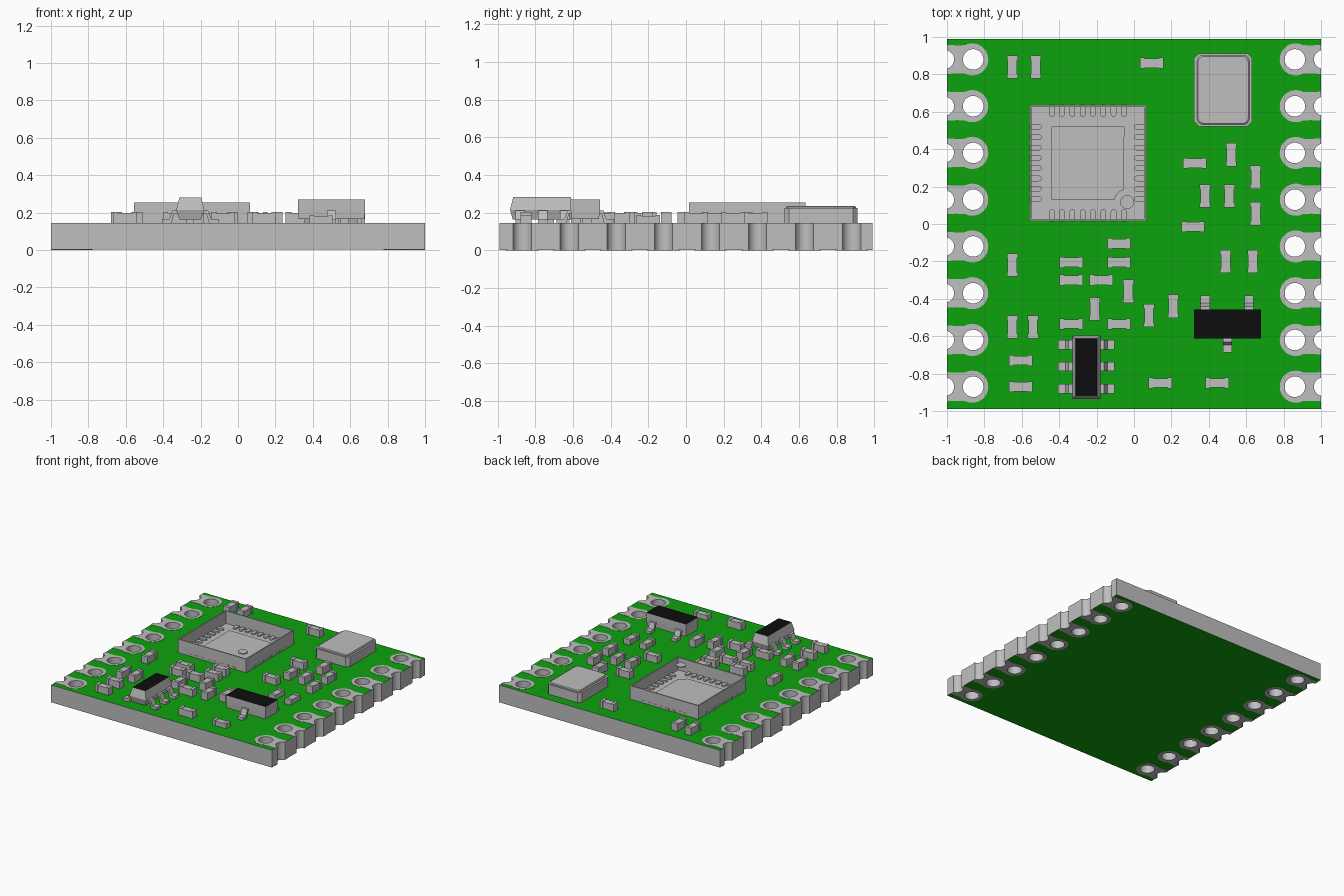
import bpy, bmesh
from math import cos, sin, radians, pi
from mathutils import Matrix

cube = bpy.data.objects.get("Cube")
if cube:
    bpy.data.objects.remove(cube, do_unlink=True)


def material(name, rgb):
    m = bpy.data.materials.new(name)
    m.use_nodes = True
    m.diffuse_color = (*rgb, 1)
    m.node_tree.nodes["Principled BSDF"].inputs["Base Color"].default_value = (*rgb, 1)
    return m


GREEN = material("board green", (0.004, 0.36, 0.004))
GREY = material("plain grey", (0.52, 0.52, 0.52))
BLACK = material("matt black", (0.004, 0.004, 0.004))
TOP = 0.144  # upper surface of the board


def loft(bm, rings):
    """Closed solid through matching rings of 3D points."""
    loops = [[bm.verts.new(p) for p in ring] for ring in rings]
    n = len(loops[0])
    bm.faces.new(loops[0])
    bm.faces.new(loops[-1])
    for a, b in zip(loops, loops[1:]):
        for i in range(n):
            j = (i + 1) % n
            bm.faces.new((a[i], a[j], b[j], b[i]))


def prism(bm, pts, z0, z1):
    loft(bm, [[(x, y, z) for x, y in pts] for z in (z0, z1)])


def rect(cx, cy, w, d):
    return [(cx + sx * w / 2, cy + sy * d / 2)
            for sx, sy in ((-1, -1), (1, -1), (1, 1), (-1, 1))]


def arc(cx, cy, r, a0, a1, n):
    return [(cx + r * cos(radians(a0 + (a1 - a0) * i / n)),
             cy + r * sin(radians(a0 + (a1 - a0) * i / n))) for i in range(n + 1)]


def circle(cx, cy, r, n=32):
    return arc(cx, cy, r, 0, 360, n)[:-1]


def rounded(cx, cy, w, d, r, n=4):
    pts = []
    for k, (x, y) in enumerate(((1, 1), (-1, 1), (-1, -1), (1, -1))):
        pts += arc(cx + x * (w / 2 - r), cy + y * (d / 2 - r), r, 90 * k, 90 * k + 90, n)
    return pts


def finish(name, bm, *mats):
    bmesh.ops.recalc_face_normals(bm, faces=bm.faces)
    me = bpy.data.meshes.new(name)
    bm.to_mesh(me)
    bm.free()
    ob = bpy.data.objects.new(name, me)
    for m in mats or (GREY,):
        me.materials.append(m)
    bpy.context.collection.objects.link(ob)
    return ob


def cut(ob, cutter):
    mod = ob.modifiers.new("cut", 'BOOLEAN')
    mod.operation = 'DIFFERENCE'
    mod.solver = 'EXACT'
    mod.object = cutter
    bpy.context.view_layer.objects.active = ob
    bpy.ops.object.modifier_apply(modifier=mod.name)


# Board, edge pads and the drilled holes shared by both
board_bm, pads_bm, cut_bm = bmesh.new(), bmesh.new(), bmesh.new()
prism(board_bm, rect(0, 0, 2, 1.98), 0.002, TOP)
for side in (-1, 1):
    for i in range(8):
        y = 0.88 - 0.25 * i
        outline = [(1, 0.078), (0.95, 0.075)] + arc(0.865, 0, 0.086, 62, 298, 18) \
            + [(0.95, -0.075), (1, -0.078)]
        pad = [(side * px, y + py) for px, py in outline]
        prism(pads_bm, pad, TOP - 0.003, TOP + 0.002)
        prism(pads_bm, pad, 0, 0.005)
        prism(cut_bm, circle(side * 0.86, y, 0.055), -0.1, 0.3)
        prism(cut_bm, circle(side * 1.012, y, 0.05), -0.1, 0.3)
board = finish("circuit_board", board_bm, GREEN, GREY)
pads = finish("edge_pads", pads_bm)
cutter = finish("hole_cutter", cut_bm)
cutter.hide_render = True
cut(board, cutter)
cut(pads, cutter)
bpy.data.objects.remove(cutter, do_unlink=True)
for f in board.data.polygons:
    f.material_index = 0 if abs(f.normal.z) > 0.5 else 1

# Small two-terminal parts: end caps with a slimmer middle
UPRIGHT = [(-.65, .84), (-.525, .84), (.52, .37), (.65, .25), (.38, .15), (.51, .15),
           (.65, .055), (-.65, -.22), (-.03, -.36), (-.21, -.455), (.21, -.44),
           (.08, -.49), (-.65, -.55), (-.54, -.55)]
FLAT = [(.095, .86), (.325, .325), (.315, -.015), (-.08, -.105), (-.08, -.205),
        (-.335, -.205), (-.335, -.3), (-.175, -.3), (-.335, -.535), (-.08, -.535),
        (-.605, -.73), (-.605, -.87), (.14, -.85)]


def chip_part(bm, x, y, upright, height):
    def block(along, length, width, h):
        if upright:
            prism(bm, rect(x, y + along, width, length), TOP, TOP + h)
        else:
            prism(bm, rect(x + along, y, length, width), TOP, TOP + h)
    block(0, 0.08, 0.05, height - 0.005)
    for s in (-1, 1):
        block(s * 0.05, 0.024, 0.058, height)


bm = bmesh.new()
for places, upright in ((UPRIGHT, True), (FLAT, False)):
    for x, y in places:
        chip_part(bm, x, y, upright, 0.06)
finish("capacitors", bm)

bm = bmesh.new()
for x, y, upright in ((.49, -.2, True), (.635, -.2, True), (.445, -.85, False)):
    chip_part(bm, x, y, upright, 0.042)
finish("resistors", bm)

# Large square chip: open tray with contacts and a thermal pad inside
CX, CY, SIZE = -0.247, 0.326, 0.62
bm = bmesh.new()
prism(bm, rect(CX, CY, SIZE, SIZE), TOP, 0.152)
for k in range(4):
    turn = Matrix.Translation((CX, CY, 0)) @ Matrix.Rotation(k * pi / 2, 4, 'Z')
    wall = bmesh.new()
    prism(wall, rect(0, SIZE / 2 - 0.005, SIZE, 0.01), TOP, 0.255)
    wall.transform(turn)
    tmp = bpy.data.meshes.new("wall")
    wall.to_mesh(tmp)
    wall.free()
    bm.from_mesh(tmp)
    bpy.data.meshes.remove(tmp)
finish("chip_tray", bm)

bm = bmesh.new()
for i in range(8):
    t = (i - 3.5) * 0.055
    pin = [(t + 0.015, 0.312), (t - 0.015, 0.312)] + arc(t, 0.262, 0.015, 180, 360, 8)
    for c, s in ((1, 0), (0, 1), (-1, 0), (0, -1)):
        prism(bm, [(CX + c * x - s * y, CY + s * x + c * y) for x, y in pin], 0.147, 0.164)
finish("chip_contacts", bm)

bm = bmesh.new()
h = 0.195
prism(bm, [(CX + h, CY + h), (CX - h, CY + h), (CX - h, CY - h)]
      + arc(CX + h + 0.01, CY - h - 0.01, 0.062, 170, 100, 8), 0.15, 0.164)
finish("chip_thermal_pad", bm)

bm = bmesh.new()
prism(bm, circle(-0.037, 0.117, 0.037), 0.246, 0.254)
finish("chip_corner_mark", bm)

# Crystal: base with a rounded lid
bm = bmesh.new()
prism(bm, rounded(0.477, 0.717, 0.31, 0.39, 0.025, 1), TOP, 0.224)
finish("crystal_base", bm)
bm = bmesh.new()
loft(bm, [[(x, y, z) for x, y in rounded(0.477, 0.717, w, w + 0.09, 0.03)]
          for w, z in ((0.28, 0.22), (0.28, 0.23), (0.268, 0.236))])
finish("crystal_lid", bm)


# Moulded packages with gull-wing legs
def package(name, cx, cy, sections):
    bm = bmesh.new()
    loft(bm, [[(x, y, z) for x, y in rect(cx, cy, w, d)] for w, d, z in sections])
    ob = finish(name, bm, GREY, BLACK)
    for f in ob.data.polygons:
        f.material_index = int(f.normal.z > 0.9)


LEG = [(0.06, 0.212), (0.095, 0.212), (0.112, 0.167), (0.152, 0.167),
       (0.152, TOP), (0.1, TOP), (0.086, 0.195), (0.06, 0.195)]


def leg(bm, x, y, dx, dy, width=0.05):
    loft(bm, [[(x + dx * d - dy * o, y + dy * d + dx * o, z) for d, z in LEG]
              for o in (-width / 2, width / 2)])


package("regulator_body", 0.5, -0.535,
        [(0.35, 0.145, 0.165), (0.36, 0.155, 0.215), (0.36, 0.155, 0.27)])
bm = bmesh.new()
leg(bm, 0.38, -0.535, 0, 1)
leg(bm, 0.615, -0.535, 0, 1)
leg(bm, 0.5, -0.535, 0, -1)
finish("regulator_legs", bm)

package("driver_body", -0.255, -0.765,
        [(0.115, 0.31, 0.163), (0.15, 0.34, 0.215), (0.116, 0.306, 0.282)])
bm = bmesh.new()
for y in (-0.645, -0.762, -0.88):
    for dx in (-1, 1):
        leg(bm, -0.255, y, dx, 0)
finish("driver_legs", bm)

# Smooth the curved walls, keep the edges sharp
for ob in bpy.context.scene.objects:
    ob.select_set(ob.type == 'MESH')
bpy.context.view_layer.objects.active = board
bpy.ops.object.shade_smooth_by_angle(angle=radians(30))
